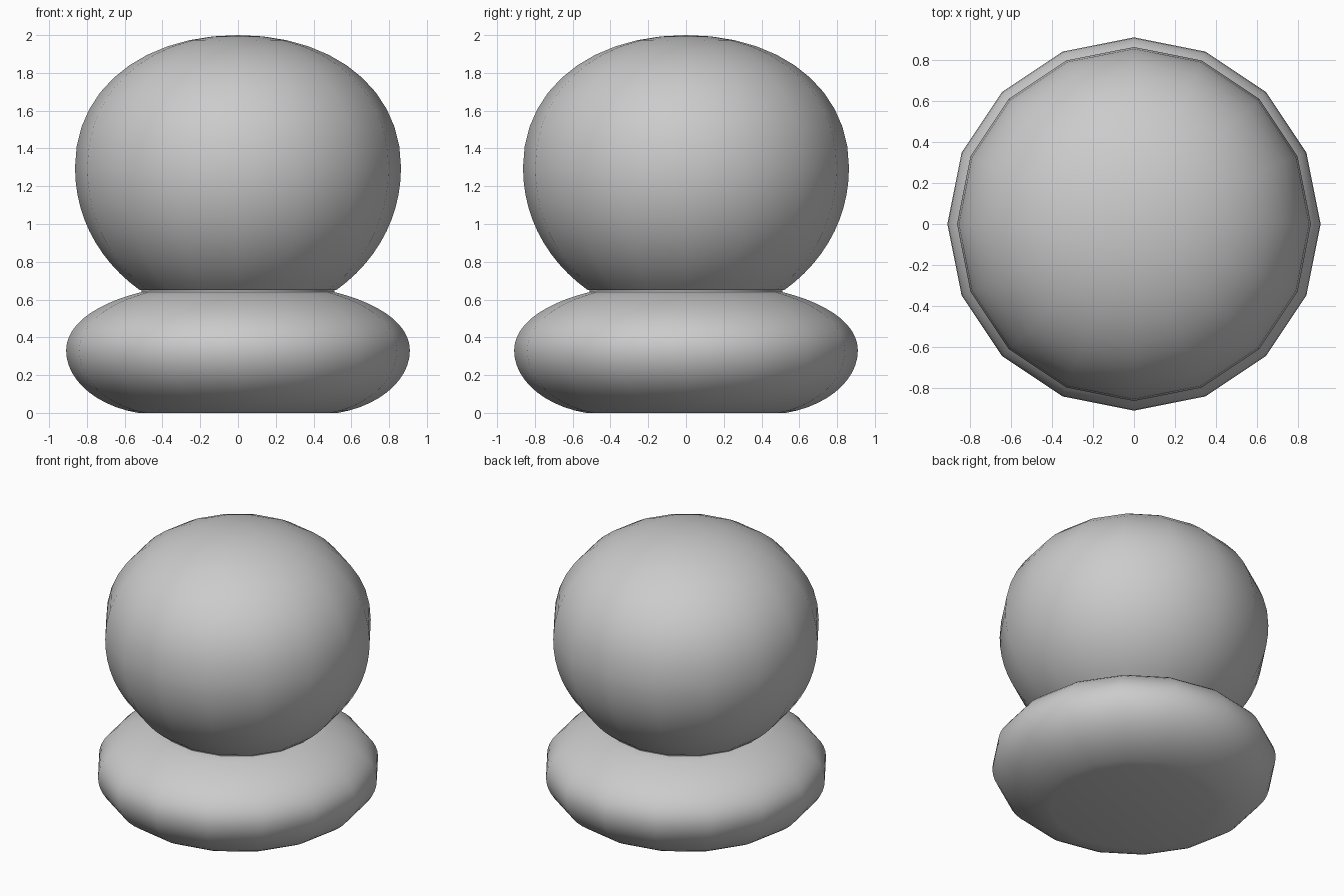
import bpy, bmesh, math
from mathutils import Vector
from mathutils.geometry import interpolate_bezier

if "Cube" in bpy.data.objects:
    bpy.data.objects.remove(bpy.data.objects["Cube"])

SIDES = 16

grey = bpy.data.materials.new("plain grey")
grey.use_nodes = True
colour = (0.6, 0.6, 0.6, 1)
grey.diffuse_color = colour
grey.node_tree.nodes["Principled BSDF"].inputs["Base Color"].default_value = colour


def curve_profile(spans, steps=12):
    """Join Bezier spans of (radius, height) control points into one profile."""
    points = []
    for span in spans:
        arc = interpolate_bezier(*[Vector((r, 0, z)) for r, z in span], steps)
        points += arc[1:] if points else arc
    return [(p.x, p.z) for p in points]


def lathe(name, profile):
    """Turn a profile around z; open ends are closed with flat caps."""
    bm = bmesh.new()
    rings = []
    for r, z in profile:
        if r < 1e-4:
            rings.append([bm.verts.new((0, 0, z))] * SIDES)
        else:
            angles = [math.tau * i / SIDES for i in range(SIDES)]
            rings.append([bm.verts.new((r * math.cos(a), r * math.sin(a), z)) for a in angles])
    for low, high in zip(rings, rings[1:]):
        for i in range(SIDES):
            j = (i + 1) % SIDES
            corners = dict.fromkeys((low[i], low[j], high[j], high[i]))
            bm.faces.new(list(corners))
    for ring in (rings[0], rings[-1]):
        if len(set(ring)) > 1:
            bm.faces.new(ring)
    bmesh.ops.recalc_face_normals(bm, faces=bm.faces)
    mesh = bpy.data.meshes.new(name)
    bm.to_mesh(mesh)
    bm.free()
    mesh.materials.append(grey)
    obj = bpy.data.objects.new(name, mesh)
    bpy.context.collection.objects.link(obj)
    bpy.ops.object.select_all(action="DESELECT")
    obj.select_set(True)
    bpy.context.view_layer.objects.active = obj
    bpy.ops.object.shade_smooth_by_angle(angle=math.radians(35))
    return obj


# Squashed cushion base with a flat underside
lathe("base", curve_profile([
    [(0.53, 0), (0.76, 0.04), (0.91, 0.18), (0.91, 0.33)],
    [(0.91, 0.33), (0.91, 0.47), (0.75, 0.58), (0.51, 0.64)],
]))

# Short neck between the base and the knob
lathe("neck", [(0.51, 0.635), (0.51, 0.65)])

# Rounded knob
lathe("knob", curve_profile([
    [(0.52, 0.65), (0.73, 0.8), (0.863, 1.03), (0.863, 1.3)],
    [(0.863, 1.3), (0.863, 1.72), (0.5, 2), (0, 2)],
]))
